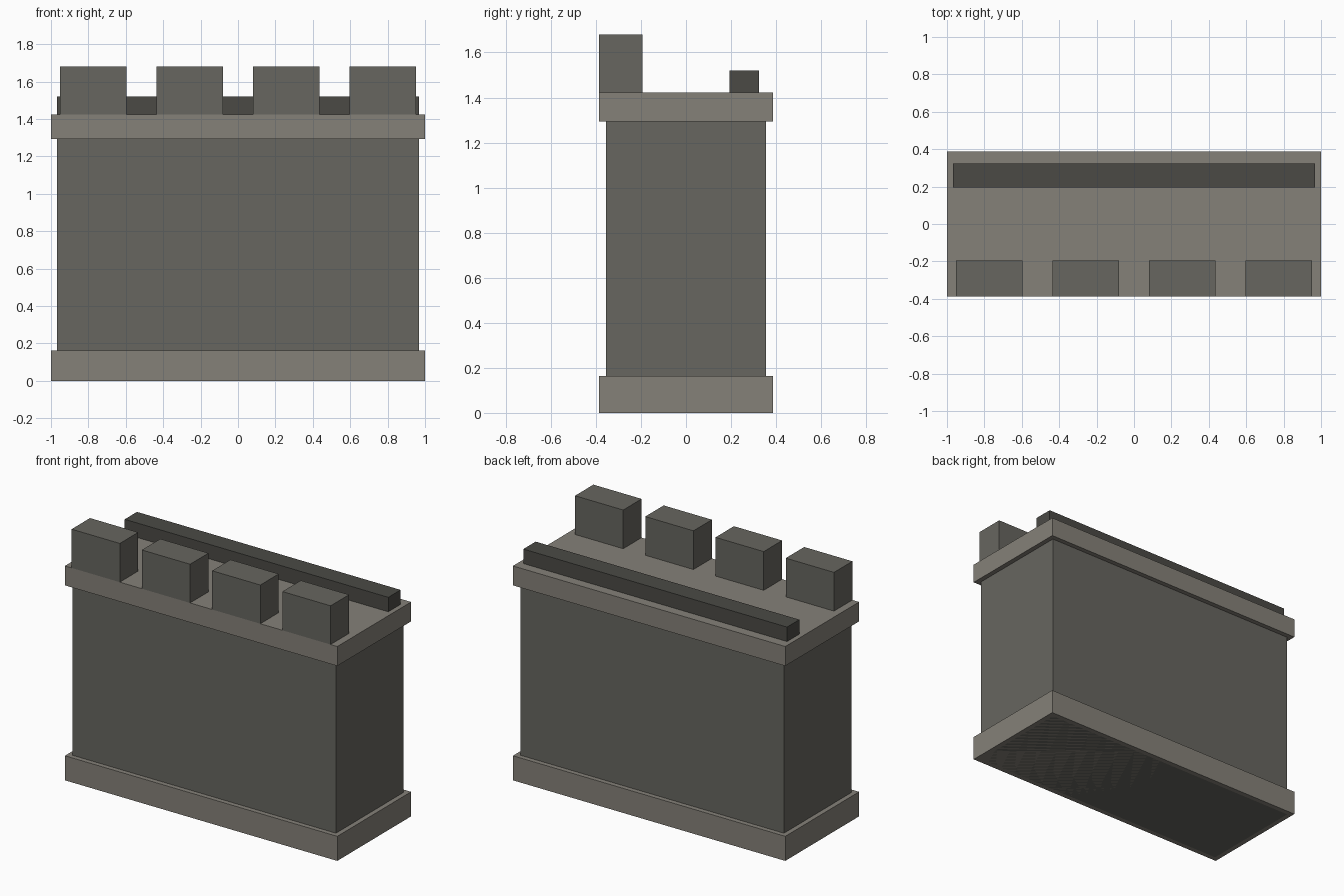
import bpy

if "Cube" in bpy.data.objects:
    bpy.data.objects.remove(bpy.data.objects["Cube"])


def material(name, rgb):
    m = bpy.data.materials.new(name)
    m.diffuse_color = (*rgb, 1.0)
    m.use_nodes = True
    m.node_tree.nodes["Principled BSDF"].inputs["Base Color"].default_value = m.diffuse_color
    return m


stone = material("stone", (0.135, 0.132, 0.115))
trim = material("trim_stone", (0.235, 0.22, 0.19))
dark = material("dark_stone", (0.07, 0.068, 0.06))


def box(name, x, y, z, mat):
    """Box from (min, max) ranges on each axis."""
    spans = (x, y, z)
    bpy.ops.mesh.primitive_cube_add(size=1, location=[(a + b) / 2 for a, b in spans])
    ob = bpy.context.object
    ob.name = name
    ob.scale = [b - a for a, b in spans]
    bpy.ops.object.transform_apply(location=False, rotation=False, scale=True)
    ob.data.materials.append(mat)
    return ob


BODY_TOP, CAP_TOP = 1.294, 1.423

# Wall: plinth, main body running down to the ground, walkway slab
box("wall_body", (-0.968, 0.968), (-0.355, 0.355), (0, BODY_TOP), stone)
box("plinth", (-1, 1), (-0.387, 0.387), (0, 0.163), trim)
box("walkway", (-1, 1), (-0.387, 0.387), (BODY_TOP, CAP_TOP), trim)

# Low parapet along the back
box("rear_parapet", (-0.968, 0.968), (0.194, 0.323), (CAP_TOP, 1.519), dark)

# Battlements along the front
for i in range(4):
    cx = (i - 1.5) * 0.516
    box(f"merlon_{i + 1}", (cx - 0.177, cx + 0.177), (-0.387, -0.194), (CAP_TOP, 1.68), stone)
